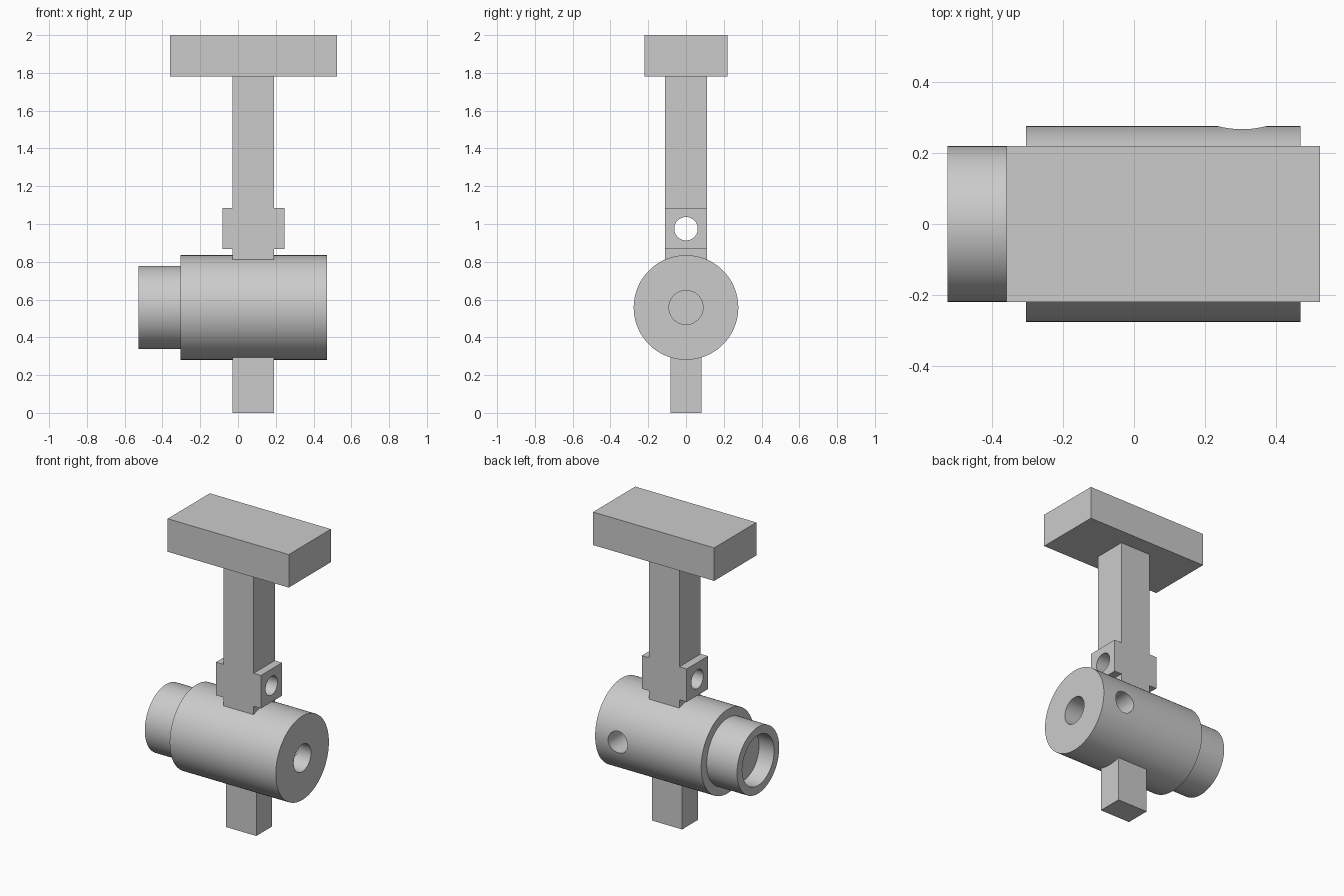
import bpy, bmesh, math
from mathutils import Matrix, Vector

cube = bpy.data.objects.get("Cube")
if cube:
    bpy.data.objects.remove(cube, do_unlink=True)

grey = bpy.data.materials.new("plain_grey")
grey.use_nodes = True
grey.diffuse_color = (0.6, 0.6, 0.6, 1)
grey.node_tree.nodes["Principled BSDF"].inputs["Base Color"].default_value = (0.6, 0.6, 0.6, 1)

AXIS_Z = 0.558    # height of the barrel's axis
POST_X = 0.081    # centre line of the post
UNIT = 0.1108     # half width of the post


def finish(name, bm):
    bmesh.ops.recalc_face_normals(bm, faces=bm.faces)
    mesh = bpy.data.meshes.new(name)
    bm.to_mesh(mesh)
    bm.free()
    mesh.materials.append(grey)
    obj = bpy.data.objects.new(name, mesh)
    bpy.context.collection.objects.link(obj)
    return obj


def box(name, low, high):
    low, high = Vector(low), Vector(high)
    bm = bmesh.new()
    bmesh.ops.create_cube(bm, size=1, matrix=Matrix.Translation((low + high) / 2)
                          @ Matrix.Diagonal((*(high - low), 1)))
    return finish(name, bm)


def drill(obj, axis, centre, radius, depth):
    """Cut a round hole along the given axis, centred on a point."""
    bm = bmesh.new()
    turn = Vector((0, 0, 1)).rotation_difference(Vector(axis)).to_matrix().to_4x4()
    bmesh.ops.create_cone(bm, cap_ends=True, segments=64, radius1=radius, radius2=radius,
                          depth=depth, matrix=Matrix.Translation(centre) @ turn)
    cutter = finish("hole_cutter", bm)
    cutter.hide_render = True
    mod = obj.modifiers.new("hole", "BOOLEAN")
    mod.operation, mod.solver, mod.object = "DIFFERENCE", "EXACT", cutter
    select(obj)
    bpy.ops.object.modifier_apply(modifier=mod.name)
    bpy.data.objects.remove(cutter, do_unlink=True)


def select(obj):
    bpy.ops.object.select_all(action="DESELECT")
    obj.select_set(True)
    bpy.context.view_layer.objects.active = obj


def smooth(obj):
    select(obj)
    bpy.ops.object.shade_smooth_by_angle(angle=math.radians(30))


# Barrel: stepped profile with a wide socket at one end and a bore at the other
profile = [(-0.417, 0), (-0.417, 0.166), (-0.527, 0.166), (-0.527, 0.22), (-0.305, 0.22),
           (-0.305, 0.277), (0.47, 0.277), (0.47, 0.09), (0.2, 0.09), (0.2, 0)]
bm = bmesh.new()
verts = [bm.verts.new((x, 0, AXIS_Z + r)) for x, r in profile]
edges = [bm.edges.new(pair) for pair in zip(verts, verts[1:])]
bmesh.ops.spin(bm, geom=verts + edges, cent=(0, 0, AXIS_Z), axis=(1, 0, 0),
               angle=math.tau, steps=96, use_duplicate=False)
bmesh.ops.remove_doubles(bm, verts=bm.verts, dist=0.0001)
barrel = finish("barrel", bm)
drill(barrel, (0, 1, 0), (0.305, 0.2, AXIS_Z), 0.071, 0.4)
smooth(barrel)

# Upper post with a lug on each side, extruded from a symmetrical outline
half = [(UNIT, 0.72), (UNIT, 0.867), (0.164, 0.867), (0.164, 1.085), (UNIT, 1.085), (UNIT, 1.79)]
outline = half + [(-x, z) for x, z in reversed(half)]
bm = bmesh.new()
face = bm.faces.new([bm.verts.new((POST_X + x, -UNIT, z)) for x, z in outline])
side = bmesh.ops.extrude_face_region(bm, geom=[face])["geom"]
bmesh.ops.translate(bm, vec=(0, 2 * UNIT, 0),
                    verts=[v for v in side if isinstance(v, bmesh.types.BMVert)])
post = finish("upper_post", bm)
drill(post, (1, 0, 0), (POST_X, 0, 0.975), 0.062, 1)
smooth(post)

# Crossbar and foot
box("crossbar", (-0.36, -0.22, 1.782), (0.525, 0.22, 2))
box("foot", (POST_X - UNIT, -0.083, 0), (POST_X + UNIT, 0.083, 0.4))
